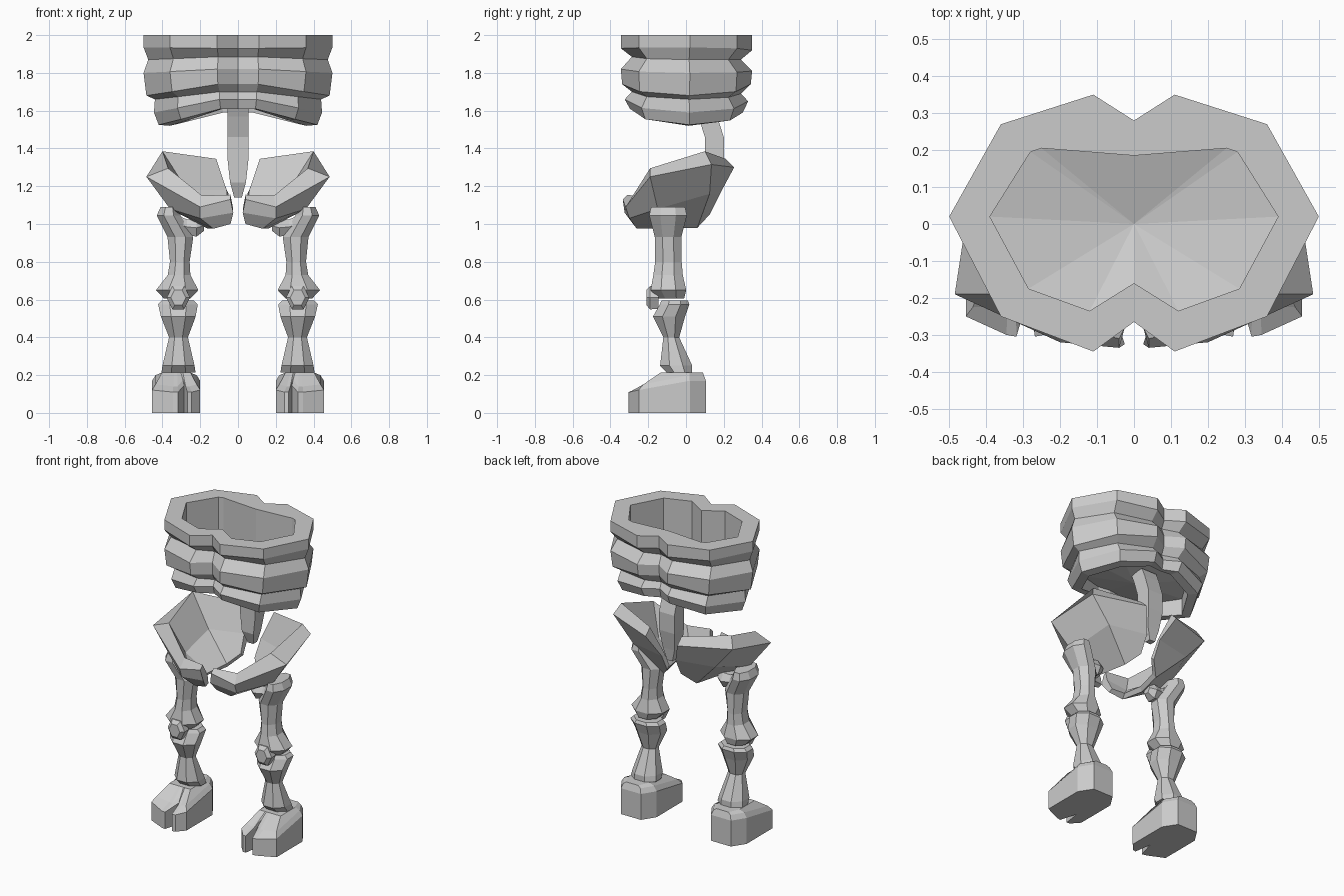
import bpy, bmesh, math


def make(name, verts, faces, mirror=False):
    me = bpy.data.meshes.new(name)
    me.from_pydata([tuple(v) for v in verts], [], faces)
    bm = bmesh.new()
    bm.from_mesh(me)
    bmesh.ops.recalc_face_normals(bm, faces=bm.faces)
    bm.to_mesh(me)
    bm.free()
    ob = bpy.data.objects.new(name, me)
    bpy.context.collection.objects.link(ob)
    if mirror:
        ob.modifiers.new("mirror", 'MIRROR')
    return ob


def loft(name, rings, mirror=False, apex=None):
    """Skin equal-length rings; cap with flat ends or with two apex points."""
    n = len(rings[0])
    verts = [p for r in rings for p in r]
    faces = [(k * n + i, k * n + (i + 1) % n, (k + 1) * n + (i + 1) % n, (k + 1) * n + i)
             for k in range(len(rings) - 1) for i in range(n)]
    last = (len(rings) - 1) * n
    if apex:
        a = len(verts)
        verts += apex
        faces += [(a, i, (i + 1) % n) for i in range(n)]
        faces += [(a + 1, last + i, last + (i + 1) % n) for i in range(n)]
    else:
        faces += [tuple(range(n)), tuple(range(last, last + n))]
    return make(name, verts, faces, mirror)


def oval(z, cx, rx, cy, ry, n=8):
    k = 1 / math.cos(math.pi / n)
    return [(cx + rx * k * math.cos((i + .5) * math.tau / n),
             cy + ry * k * math.sin((i + .5) * math.tau / n), z) for i in range(n)]


def both(half):
    """Complete a right-hand outline that begins and ends on x = 0."""
    return half + [(-x, y) for x, y in half[-2:0:-1]]


# Rib cage: ribbed shell, hollow from above, recessed underneath
outer = both([(0, -.265), (.11, -.345), (.36, -.25), (.5, .02),
              (.36, .27), (.11, .35), (0, .28)])
inner = both([(0, -.16), (.12, -.235), (.285, -.175), (.39, .02),
              (.28, .195), (.25, .205), (0, .185)])
levels = [  # front z, side z, back z, x scale, y scale
    (1.61, 1.525, 1.59, .84, .86), (1.66, 1.59, 1.65, .89, .94),
    (1.70, 1.66, 1.69, .88, .83), (1.74, 1.68, 1.74, .97, .98),
    (1.82, 1.80, 1.81, 1, 1), (1.885, 1.87, 1.87, .95, .83),
    (1.93, 1.935, 1.92, 1, 1), (2, 2, 2, 1, 1)]


def rib_ring(zf, zs, zb, sx, sy):
    ring = []
    for x, y in outer:
        t = 1 if abs(x) > .4 else .65 if abs(x) > .3 else 0
        ring.append((x * sx, y * (sy if abs(x) > .01 else (1 + sy) / 2),
                     (zf if y < 0 else zb) * (1 - t) + zs * t))
    return ring


rings = [rib_ring(1.66, 1.63, 1.66, .72, .68), rib_ring(1.61, 1.52, 1.59, .72, .7)]
rings += [rib_ring(*lv) for lv in levels]
rings.append([(x, y, 2) for x, y in inner])
rings.append([(x, y, 1.69) for x, y in inner])
loft("rib_cage", rings, apex=[(0, 0, 1.61), (0, 0, 1.63)])

# Lower spine: curved tapering bar ending in the tailbone
spine = [(1.63, .09, .055, .05), (1.57, .115, .055, .05), (1.46, .15, .055, .05),
         (1.34, .15, .055, .05), (1.22, .14, .042, .04), (1.14, .15, .02, .02)]
loft("spine", [[(-w, y - d, z), (w, y - d, z), (w, y + d, z), (-w, y + d, z)]
               for z, y, w, d in spine])

# Pelvis half: thick bowl-like blade; each section runs inner rim, outer rim,
# outer side, bottom, inner bottom, inner side; sections go from back to front
loft("pelvis", [
    [(.115, .21, 1.345), (.115, .255, 1.30), (.05, .18, 1.16), (.05, .125, 1.05), (.05, .10, 1.07), (.06, .15, 1.18)],
    [(.40, .10, 1.385), (.435, .135, 1.315), (.30, .125, 1.16), (.12, .06, .98), (.11, .04, 1.01), (.27, .08, 1.18)],
    [(.37, -.19, 1.295), (.485, -.19, 1.25), (.36, -.15, 1.08), (.16, -.12, .975), (.14, -.11, 1.0), (.29, -.13, 1.1)],
    [(.19, -.28, 1.15), (.2, -.32, 1.09), (.2, -.30, 1.03), (.13, -.26, .975), (.12, -.23, 1.0), (.16, -.26, 1.05)],
    [(.04, -.31, 1.155), (.04, -.335, 1.13), (.025, -.325, 1.06), (.04, -.28, 1.0), (.04, -.25, 1.01), (.025, -.28, 1.08)],
], mirror=True)

# Thigh bone and its hip joint
loft("thigh_bone", [oval(*r) for r in [
    (1.09, .365, .045, -.095, .09), (1.045, .367, .063, -.095, .10),
    (.93, .305, .068, -.095, .07), (.80, .308, .052, -.093, .07),
    (.73, .312, .06, -.095, .078), (.65, .322, .112, -.093, .094),
    (.605, .322, .07, -.08, .07)]], mirror=True)
joint = [(.36, 1.01, .06), (.27, .985, .045), (.22, .98, .055), (.18, .99, .03)]
loft("hip_joint", [[(x, -.1 + r * math.cos(i * math.tau / 6), z + r * math.sin(i * math.tau / 6))
                    for i in range(6)] for x, z, r in joint], mirror=True)

# Kneecap: faceted hexagonal button
cap = [(-.21, .04), (-.19, .062), (-.145, .06)]
loft("kneecap", [[(.316 + r * math.cos(i * math.tau / 6), y, .61 + 1.15 * r * math.sin(i * math.tau / 6))
                  for i in range(6)] for y, r in cap], mirror=True)

# Shin bone
loft("shin_bone", [oval(*r) for r in [
    (.595, .318, .085, -.06, .07), (.575, .318, .105, -.06, .078),
    (.51, .316, .092, -.09, .085), (.40, .315, .05, -.078, .042),
    (.25, .315, .085, -.052, .085), (.215, .315, .09, -.035, .068)]], mirror=True)

# Hoof: cloven outline, sloping toes and a narrower instep
sole = [(.2, -.25), (.245, -.3), (.268, -.305), (.285, -.19), (.318, -.305), (.345, -.3),
        (.455, -.25), (.455, .02), (.4, .105), (.255, .105), (.2, .02)]


def slope(y):
    return .11 + .06 * min(1, max(0, (y + .28) / .16))


loft("hoof", [
    [(x, y, 0) for x, y in sole],
    [(x, y, slope(y)) for x, y in sole],
    [(.328 + (x - .328) * .85, max(y, -.25) * .9, slope(y) + .03) for x, y in sole],
    [(.328 + (x - .328) * .6, min(.09, max(y, -.135)), .213) for x, y in sole]], mirror=True)
